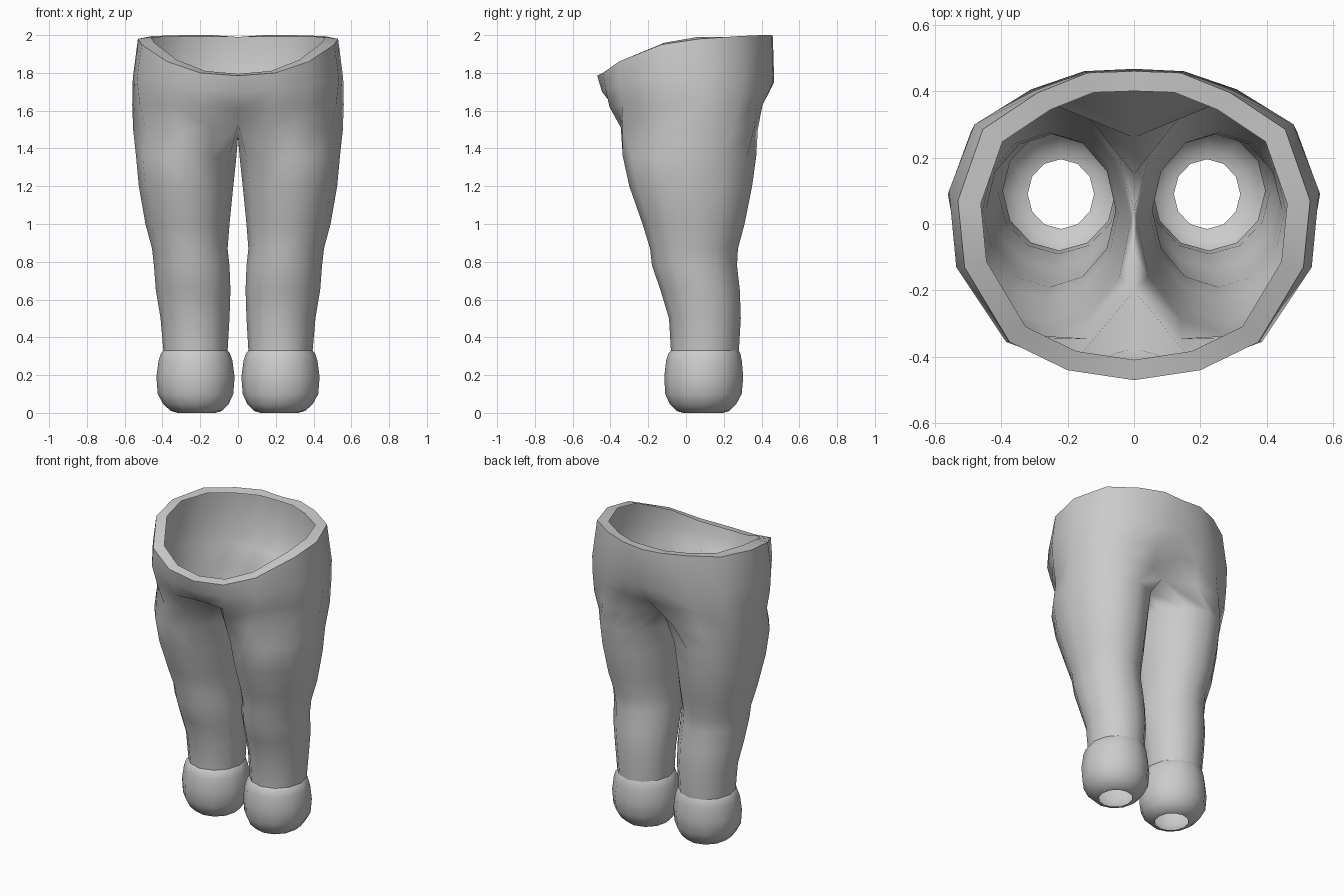
import bpy, bmesh, math

cloth = bpy.data.materials.new("plain grey cloth")
cloth.diffuse_color = (0.6, 0.6, 0.6, 1)


def leg_ring(z, x_in, x_out, y_front, y_back):
    """Twelve-sided ring; points 0-8 run round the outside, 9-11 the inseam."""
    cx, cy = (x_in + x_out) / 2, (y_front + y_back) / 2
    rx, ry = (x_out - x_in) / 2, (y_back - y_front) / 2
    return [(cx + rx * math.cos(math.radians(240 + 30 * i)),
             cy + ry * math.sin(math.radians(240 + 30 * i)), z) for i in range(12)]


def build(name, rings):
    """Skin rings upwards; nine-point rings are open halves ending on x = 0."""
    bm = bmesh.new()
    rows = [[bm.verts.new(p) for p in ring] for ring in rings]
    for a, b in zip(rows, rows[1:]):
        closed = len(a) == 12 and len(b) == 12
        for i in range(12 if closed else 8):
            j = (i + 1) % 12
            bm.faces.new((a[i], a[j], b[j], b[i]))
    mesh = bpy.data.meshes.new(name)
    bm.to_mesh(mesh)
    bm.free()
    mesh.materials.append(cloth)
    ob = bpy.data.objects.new(name, mesh)
    bpy.context.collection.objects.link(ob)
    bpy.ops.object.select_all(action='DESELECT')
    ob.select_set(True)
    bpy.context.view_layer.objects.active = ob
    bpy.ops.object.shade_smooth_by_angle(angle=math.radians(50))
    mod = ob.modifiers.new("mirror", 'MIRROR')
    mod.merge_threshold = 0.001
    return ob


# Legs from ankle to upper thigh
ankle = (0.33, 0.055, 0.395, -0.08, 0.28)
legs = [leg_ring(*r) for r in (
    ankle,
    (0.50, 0.045, 0.41, -0.09, 0.29),
    (0.65, 0.04, 0.435, -0.135, 0.285),
    (0.78, 0.045, 0.445, -0.18, 0.27),
    (0.87, 0.055, 0.455, -0.19, 0.275),
    (1.00, 0.045, 0.49, -0.23, 0.31),
    (1.20, 0.025, 0.525, -0.30, 0.35),
    (1.36, 0.008, 0.54, -0.335, 0.372))]

# Crotch ring: inseam points lie on the centre plane
crotch = [(0, -0.20, 1.53), (0.14, -0.345, 1.51), (0.31, -0.335, 1.5),
          (0.49, -0.15, 1.5), (0.555, 0.06, 1.5), (0.50, 0.25, 1.5),
          (0.36, 0.36, 1.5), (0.17, 0.38, 1.5), (0, 0.26, 1.53),
          (0, 0.15, 1.48), (0, 0.04, 1.46), (0, -0.09, 1.48)]

# Hips and sloping waist
hips = [(0, -0.375, 1.61), (0.17, -0.405, 1.62), (0.36, -0.34, 1.63),
        (0.52, -0.14, 1.63), (0.56, 0.09, 1.63), (0.49, 0.28, 1.63),
        (0.33, 0.375, 1.63), (0.16, 0.405, 1.63), (0, 0.39, 1.62)]
belly = [(0, -0.445, 1.70), (0.195, -0.425, 1.71), (0.385, -0.355, 1.74),
         (0.535, -0.13, 1.77), (0.557, 0.10, 1.77), (0.48, 0.30, 1.76),
         (0.31, 0.405, 1.75), (0.15, 0.46, 1.75), (0, 0.467, 1.75)]
waist = [(0, -0.47, 1.785), (0.2, -0.44, 1.80), (0.375, -0.355, 1.86),
         (0.51, -0.13, 1.95), (0.53, 0.07, 1.98), (0.455, 0.285, 1.995),
         (0.29, 0.395, 2.0), (0.14, 0.455, 2.0), (0, 0.46, 1.99)]
# Flat rim turned inwards
rim = [(x * 0.87, y * 0.87, min(z + 0.01, 1.99)) for x, y, z in waist]
build("trousers", legs + [crotch, hips, belly, waist, rim])

# Rounded cuffs, open underneath
build("ankle_cuffs", [leg_ring(*r) for r in (
    (0.0, 0.12, 0.32, -0.015, 0.195),
    (0.01, 0.085, 0.355, -0.05, 0.23),
    (0.045, 0.05, 0.395, -0.085, 0.265),
    (0.10, 0.025, 0.425, -0.11, 0.295),
    (0.19, 0.018, 0.432, -0.115, 0.303),
    (0.28, 0.03, 0.42, -0.105, 0.295),
    (0.315, 0.043, 0.408, -0.093, 0.287),
    ankle)])
